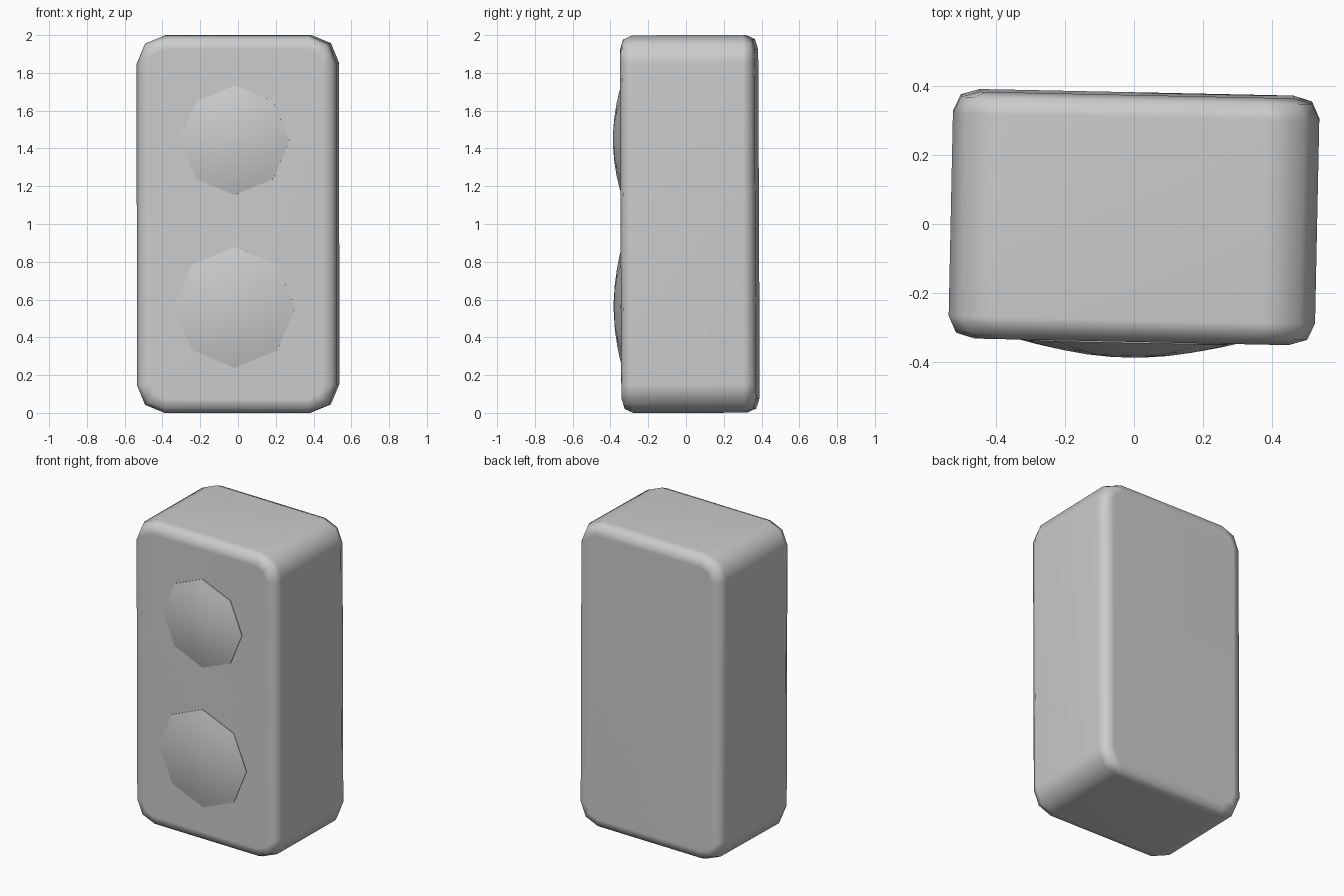
import bpy, bmesh, math
from mathutils import Matrix

if "Cube" in bpy.data.objects:
    bpy.data.objects.remove(bpy.data.objects["Cube"])

# The whole cabinet stands very slightly turned and tilted
POSE = (Matrix.Translation((0, 0.02, 1)) @ Matrix.Rotation(math.radians(-1.2), 4, 'Z')
        @ Matrix.Rotation(math.radians(0.25), 4, 'X'))


def loft(name, rings, angle):
    """Skin a list of equal-length rings and cap both ends."""
    bm = bmesh.new()
    loops = [[bm.verts.new(p) for p in ring] for ring in rings]
    n = len(loops[0])
    for a, b in zip(loops, loops[1:]):
        for i in range(n):
            bm.faces.new((a[i], a[(i + 1) % n], b[(i + 1) % n], b[i]))
    bm.faces.new(loops[0])
    bm.faces.new(loops[-1])
    bmesh.ops.recalc_face_normals(bm, faces=bm.faces)
    mesh = bpy.data.meshes.new(name)
    bm.to_mesh(mesh)
    bm.free()
    ob = bpy.data.objects.new(name, mesh)
    bpy.context.collection.objects.link(ob)
    ob.matrix_world = POSE
    bpy.ops.object.select_all(action='DESELECT')
    ob.select_set(True)
    bpy.context.view_layer.objects.active = ob
    bpy.ops.object.shade_smooth_by_angle(angle=math.radians(angle))
    return ob


def rounded_rect(y, inset, hw=0.53, hz=1.0, r=0.15):
    """Rectangle outline in the xz plane with two-segment corners."""
    pts = []
    for k, (sx, sz) in enumerate([(1, 1), (-1, 1), (-1, -1), (1, -1)]):
        for j in range(3):
            a = math.radians(90 * k + 45 * j)
            pts.append((sx * (hw - r) + (r - inset) * math.cos(a), y,
                        sz * (hz - r) + (r - inset) * math.sin(a)))
    return pts


# Cabinet with soft front and back edges
edge = [(0.357, 0.075), (0.341, 0.022), (0.293, 0.0)]
profile = [(-y, i) for y, i in edge] + [(y, i) for y, i in reversed(edge)]
cabinet = loft("cabinet", [rounded_rect(y, i) for y, i in profile], 60)
wn = cabinet.modifiers.new("weighted_normals", 'WEIGHTED_NORMAL')
wn.keep_sharp = True


# Shallow eight-sided speaker domes, set into the front
def dome(name, z, radius, height=0.044):
    rings = []
    for f, y in [(1, -0.33), (1, -0.361)] + [
            (f, -0.361 - height * (1 - f * f)) for f in (0.85, 0.65, 0.4, 0.15)]:
        rings.append([(-0.01 + f * radius * math.cos(k * math.pi / 4), y,
                       z + f * radius * math.sin(k * math.pi / 4)) for k in range(8)])
    loft(name, rings, 46)


dome("upper_speaker", 0.445, 0.29)
dome("lower_speaker", -0.44, 0.32)
